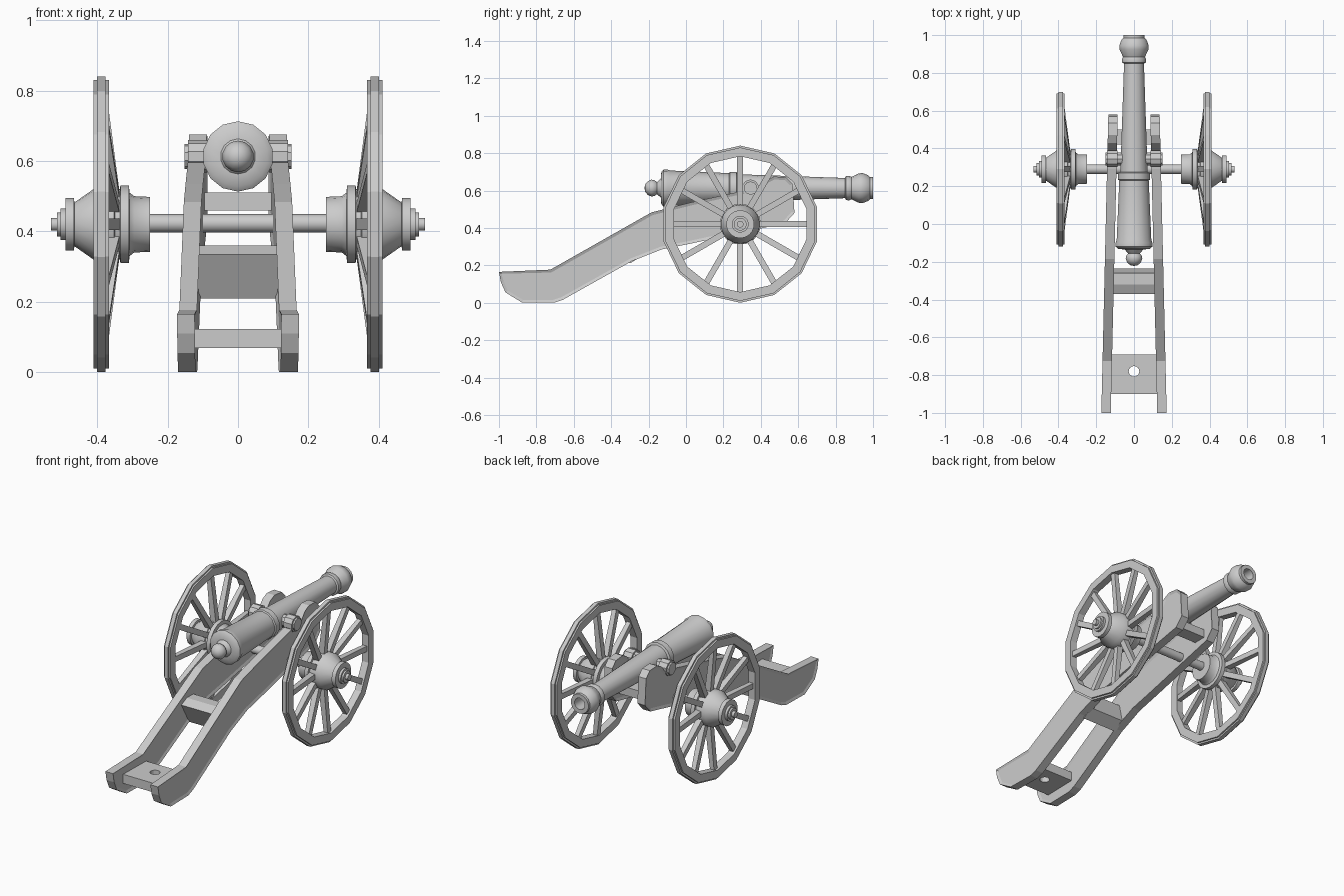
import bpy, bmesh, math
from mathutils import Vector

if "Cube" in bpy.data.objects:
    bpy.data.objects.remove(bpy.data.objects["Cube"])

iron = bpy.data.materials.new("plain grey")
iron.diffuse_color = (0.6, 0.6, 0.6, 1)
iron.use_nodes = True
iron.node_tree.nodes["Principled BSDF"].inputs["Base Color"].default_value = iron.diffuse_color

AXLE_Y, AXLE_Z = 0.29, 0.42
GUN_Z = 0.613


def finish(name, bm, smooth=None):
    bmesh.ops.recalc_face_normals(bm, faces=bm.faces[:])
    me = bpy.data.meshes.new(name)
    bm.to_mesh(me)
    bm.free()
    me.materials.append(iron)
    ob = bpy.data.objects.new(name, me)
    bpy.context.collection.objects.link(ob)
    if smooth:
        bpy.ops.object.select_all(action='DESELECT')
        ob.select_set(True)
        bpy.context.view_layer.objects.active = ob
        bpy.ops.object.shade_smooth_by_angle(angle=math.radians(smooth))
    return ob


def lathe(name, profile, n, axis, centre, sign=1, ring=False, smooth=35):
    """Spin (distance along axis, radius) points round the x or y axis."""
    bm = bmesh.new()
    loops = []
    for t, r in profile:
        row = []
        for i in range(n):
            a = 2 * math.pi * i / n
            s, c = r * math.sin(a), r * math.cos(a)
            p = (t * sign, s, c) if axis == 'X' else (s, t * sign, c)
            row.append(bm.verts.new(Vector(p) + Vector(centre)))
        loops.append(row)
    if ring:
        loops.append(loops[0])
    for a, b in zip(loops, loops[1:]):
        for i in range(n):
            j = (i + 1) % n
            bm.faces.new((a[i], a[j], b[j], b[i]))
    bmesh.ops.remove_doubles(bm, verts=bm.verts[:], dist=1e-5)
    return finish(name, bm, smooth)


def cheek_x(y):
    """Centre of the right side plank: the planks spread towards the rear."""
    return 0.111 + (0.58 - y) / 1.58 * 0.037


def prism(name, section, left, right, panel=0):
    """Extrude a (y, z) section between two x functions of y."""
    bm = bmesh.new()
    a = [bm.verts.new((left(y), y, z)) for y, z in section]
    b = [bm.verts.new((right(y), y, z)) for y, z in section]
    caps = [bm.faces.new(a), bm.faces.new(b[::-1])]
    for i in range(len(a)):
        j = (i + 1) % len(a)
        bm.faces.new((a[i], b[i], b[j], a[j]))
    bmesh.ops.recalc_face_normals(bm, faces=bm.faces[:])
    if panel:
        bmesh.ops.inset_individual(bm, faces=caps, thickness=0.016, depth=-panel)
    return finish(name, bm)


# Barrel with ring mouldings, muzzle swell, bore and rear knob
lathe("barrel", [
    (-0.222, 0), (-0.218, 0.02), (-0.205, 0.036), (-0.185, 0.045), (-0.168, 0.042),
    (-0.155, 0.032), (-0.147, 0.04), (-0.135, 0.05), (-0.132, 0.085), (-0.12, 0.1),
    (-0.10, 0.1), (-0.085, 0.094), (0.23, 0.08), (0.235, 0.087), (0.27, 0.087),
    (0.275, 0.074), (0.85, 0.054), (0.855, 0.064), (0.872, 0.066), (0.885, 0.06),
    (0.925, 0.079), (0.945, 0.08), (0.975, 0.068), (0.985, 0.058), (1.0, 0.058),
    (1.0, 0.034), (0.82, 0.034), (0.82, 0)], 14, 'Y', (0, 0, GUN_Z))

# Side planks of the carriage, with recessed panels
CHEEK = [(-1, 0.165), (-0.725, 0.177), (-0.185, 0.483), (0.02, 0.535), (0.29, 0.595),
         (0.39, 0.605), (0.43, 0.655), (0.47, 0.675), (0.535, 0.67), (0.57, 0.635),
         (0.58, 0.48), (0.53, 0.425), (0.02, 0.315), (-0.13, 0.285), (-0.29, 0.222),
         (-0.66, 0.015), (-0.705, 0), (-0.875, 0), (-0.965, 0.055), (-0.99, 0.11)]
for side, s in (("right", 1), ("left", -1)):
    prism(side + "_cheek", CHEEK,
          lambda y: s * (cheek_x(y) - 0.025), lambda y: s * (cheek_x(y) + 0.025), 0.006)
    # Pivot pin and its cap
    lathe(side + "_trunnion", [(0.06, 0), (0.06, 0.036), (0.152, 0.036), (0.152, 0)],
          10, 'X', (0, 0.345, GUN_Z), s)
    lathe(side + "_trunnion_cap", [(0.088, 0), (0.088, 0.046), (0.142, 0.046), (0.142, 0)],
          10, 'X', (0, 0.345, GUN_Z), s)

# Cross pieces between the planks
SECTIONS = {
    "rear_transom": [(-0.9, 0.068), (-0.9, 0.122), (-0.69, 0.122), (-0.69, 0.068)],
    "middle_transom": [(-0.26, 0.36), (-0.32, 0.36), (-0.37, 0.335), (-0.30, 0.21), (-0.235, 0.25)],
    "front_transom": [(0.42, 0.46), (0.42, 0.51), (0.50, 0.51), (0.50, 0.46)],
}
parts = {}
for name, sec in SECTIONS.items():
    parts[name] = prism(name, sec, lambda y: -cheek_x(y) + 0.015, lambda y: cheek_x(y) - 0.015)

# Round hole through the rear cross piece
bm = bmesh.new()
bmesh.ops.create_cone(bm, cap_ends=True, segments=16, radius1=0.028, radius2=0.028, depth=0.3)
bmesh.ops.translate(bm, verts=bm.verts[:], vec=(0, -0.78, 0.1))
cutter = finish("hole_cutter", bm)
cutter.hide_render = True
cutter.hide_viewport = True
mod = parts["rear_transom"].modifiers.new("hole", 'BOOLEAN')
mod.object = cutter
mod.operation = 'DIFFERENCE'
mod.solver = 'EXACT'

# Axle
lathe("axle", [(-0.27, 0), (-0.27, 0.026), (0.27, 0.026), (0.27, 0)],
      14, 'X', (0, AXLE_Y, AXLE_Z + 0.003))

# Wheels
HUB = [(0.25, 0), (0.25, 0.078), (0.295, 0.08), (0.308, 0.09), (0.31, 0.11), (0.334, 0.11),
       (0.336, 0.1), (0.35, 0.1), (0.352, 0.105), (0.405, 0.104), (0.465, 0.062),
       (0.466, 0.075), (0.49, 0.075), (0.49, 0.045), (0.504, 0.045), (0.504, 0.034),
       (0.515, 0.034), (0.515, 0.018), (0.532, 0.018), (0.532, 0)]
for side, s in (("right", 1), ("left", -1)):
    c = (0, AXLE_Y, AXLE_Z)
    lathe(side + "_hub", HUB, 18, 'X', c, s)
    lathe(side + "_wheel_rim", [(0.367, 0.363), (0.367, 0.41), (0.41, 0.41), (0.41, 0.363)],
          14, 'X', c, s, ring=True, smooth=None)
    lathe(side + "_tyre", [(0.376, 0.40), (0.376, 0.42), (0.4, 0.42), (0.4, 0.40)],
          14, 'X', c, s, ring=True, smooth=None)
    # Dished spokes, leaning outwards towards the rim
    bm = bmesh.new()
    for k in range(12):
        a = 2 * math.pi * k / 12
        out = Vector((0, math.sin(a), math.cos(a)))
        across = Vector((0, math.cos(a), -math.sin(a)))
        for v in bmesh.ops.create_cube(bm, size=2)["verts"]:
            x, w, r = v.co
            tip = r > 0
            mid, half = (0.387, 0.013) if tip else (0.354, 0.019)
            v.co = (Vector(c) + Vector((s * (mid + x * half), 0, 0))
                    + across * w * 0.016 + out * (0.375 if tip else 0.08))
    finish(side + "_spokes", bm)
